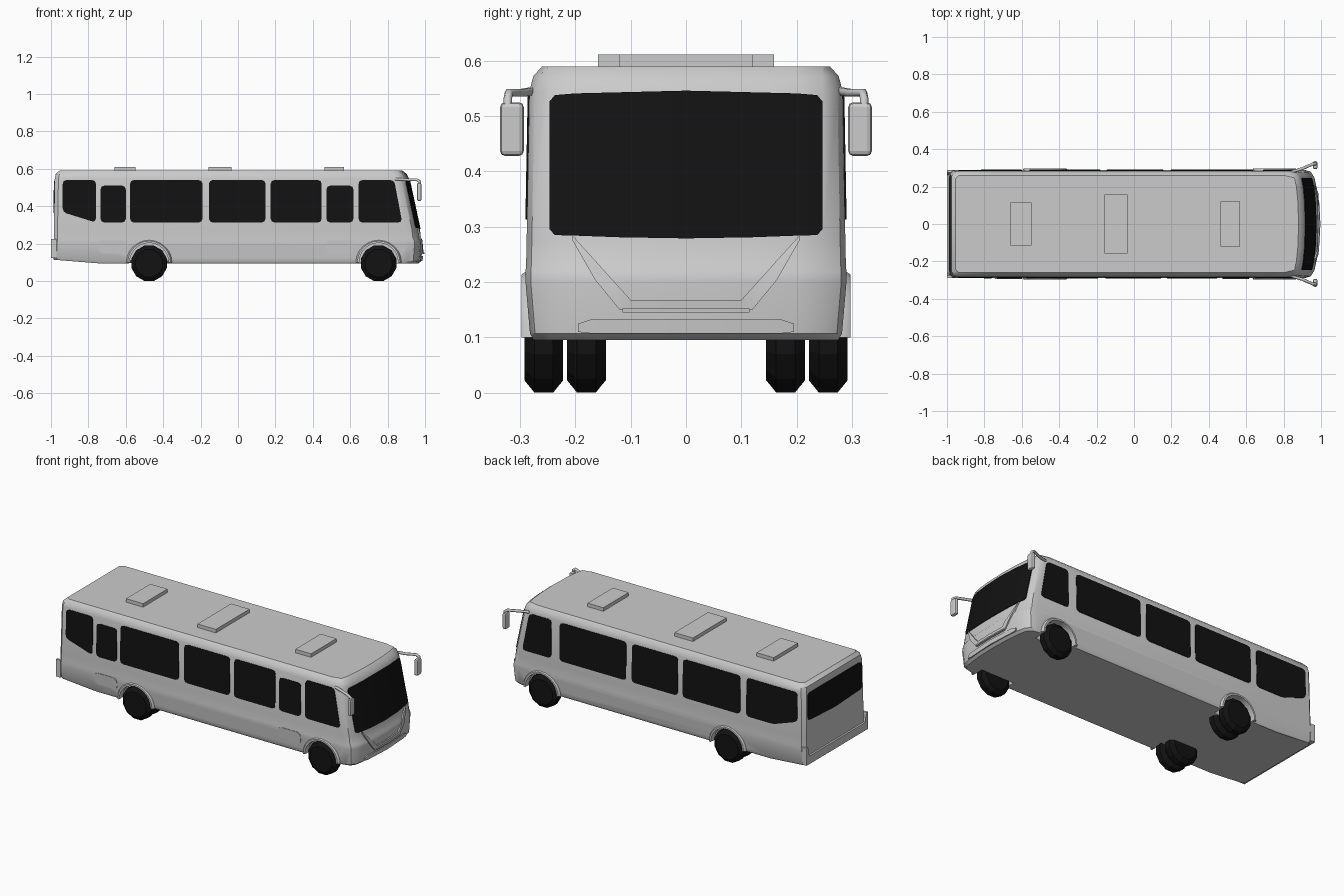
import bpy, bmesh, math
from mathutils import Vector

if "Cube" in bpy.data.objects:
    bpy.data.objects.remove(bpy.data.objects["Cube"])

black = bpy.data.materials.new("black")
black.diffuse_color = (0.006, 0.006, 0.006, 1)
black.use_nodes = True
black.node_tree.nodes["Principled BSDF"].inputs["Base Color"].default_value = black.diffuse_color

# Body levels: z, rear x, front x, half width
LEVELS = [(.095, -.985, .965, .275), (.107, -.99, .98, .282), (.2, -.988, .987, .29),
          (.22, -.985, .985, .29), (.23, -.985, .978, .289), (.275, -.985, .973, .288),
          (.545, -.98, .915, .283), (.572, -.975, .903, .276), (.59, -.955, .88, .26)]
NOSE = [(0, 0), (.12, .004), (.2, .012), (.247, .022)]     # y, setback of the curved front


def interp(table, t, col):
    for a, b in zip(table, table[1:]):
        if t <= b[0]:
            k = max(0, (t - a[0]) / (b[0] - a[0]))
            return a[col] + (b[col] - a[col]) * k
    return table[-1][col]


def front_x(y, z):
    return interp(LEVELS, z, 2) - interp(NOSE, abs(y), 1)


def make(name, verts, faces, mat=None, smooth=None):
    me = bpy.data.meshes.new(name)
    me.from_pydata([tuple(v) for v in verts], [], faces)
    bm = bmesh.new()
    bm.from_mesh(me)
    bmesh.ops.recalc_face_normals(bm, faces=bm.faces)
    bm.to_mesh(me)
    bm.free()
    ob = bpy.data.objects.new(name, me)
    bpy.context.collection.objects.link(ob)
    if mat:
        me.materials.append(mat)
    if smooth:
        activate(ob)
        bpy.ops.object.shade_smooth_by_angle(angle=math.radians(smooth))
    return ob


def activate(ob):
    bpy.ops.object.select_all(action='DESELECT')
    ob.select_set(True)
    bpy.context.view_layer.objects.active = ob


def loft(name, rings, mat=None, smooth=None):
    n = len(rings[0])
    faces = [(k * n + i, k * n + (i + 1) % n, (k + 1) * n + (i + 1) % n, (k + 1) * n + i)
             for k in range(len(rings) - 1) for i in range(n)]
    faces += [tuple(range(n)), tuple(range((len(rings) - 1) * n, len(rings) * n))]
    return make(name, [v for r in rings for v in r], faces, mat, smooth)


def rounded(pts, r):
    out = []
    for i, p in enumerate(pts):
        p, a, b = Vector(p), Vector(pts[i - 1]), Vector(pts[(i + 1) % len(pts)])
        da, db = (a - p).normalized() * r, (b - p).normalized() * r
        out += [p + da, p + (da + db) * .28, p + db]
    return out


def side_plate(name, pts, side, r=.02, off=.003, mat=None):
    pts = rounded(pts, r)
    loft(name, [[(x, side * (interp(LEVELS, z, 3) + d), z) for x, z in pts] for d in (-.01, off)], mat)


def front_panel(name, half, off, mat=None):
    # half: columns (y, low z, high z) from the middle outward
    cols = [(-y, a, b) for y, a, b in half[:0:-1]] + half
    loft(name, [[(front_x(y, z) + d, y, z) for z, d in ((a, -.01), (a, off), (b, off), (b, -.01))]
                for y, a, b in cols], mat, 30)


def box(name, x0, x1, y0, y1, z0, z1):
    return loft(name, [[(x0, y0, z), (x1, y0, z), (x1, y1, z), (x0, y1, z)] for z in (z0, z1)])


def disc(cx, cz, r, y, n, a0=0):
    return [(cx + r * math.cos(a0 + i * math.tau / n), y, cz + r * math.sin(a0 + i * math.tau / n))
            for i in range(n)]


# Body shell, lofted from plan outlines
rings = []
for z, xr, xf, w in LEVELS:
    half = [(xf - d, y) for y, d in NOSE]
    half += [(xf - .043, w * .967), (xf - .078, w), (-.75, w), (xr + .02, w), (xr, w - .02)]
    outline = half + [(x, -y) for x, y in half[:0:-1]]
    lift = .08 if z < .15 else 0
    rings.append([(x, y, z + max(0, -.75 - x) * lift) for x, y in outline])
body = loft("body", rings)

# Wheel wells
WHEELS = (("rear", -.475), ("front", .752))
for end, cx in WHEELS:
    for s in (-1, 1):
        cut = loft("well_cutter", [disc(cx, .098, .108, s * y, 24) for y in (.218, .35)])
        mod = body.modifiers.new("well", 'BOOLEAN')
        mod.operation, mod.object, mod.solver = 'DIFFERENCE', cut, 'EXACT'
        activate(body)
        bpy.ops.object.modifier_apply(modifier=mod.name)
        bpy.data.objects.remove(cut)
activate(body)
bpy.ops.object.shade_smooth_by_angle(angle=math.radians(35))

# Tyres and wheel arches
for end, cx in WHEELS:
    for s in (-1, 1):
        tyres = [("outer", .222)] + ([("inner", .145)] if end == "rear" else [])
        for pos, y0 in tyres:
            prof = [(0, .075), (.018, .098), (.052, .098), (.07, .075)]
            loft(f"{end}_{pos}_tyre", [disc(cx, .095, r, s * (y0 + y), 12, math.pi / 12)
                                       for y, r in prof], black)
        arch = []
        for i in range(13):
            a = math.pi * i / 12
            arch.append([(cx + r * math.cos(a), s * y, .1 + r * math.sin(a))
                         for r, y in ((.104, .26), (.104, .297), (.114, .297), (.122, .285), (.122, .26))])
        loft(f"{end}_wheel_arch", arch, None, 40)

# Side windows
T, B = .54, .313


def rect(x0, x1, z0, z1):
    return [(x0, z0), (x1, z0), (x1, z1), (x0, z1)]


front_win = [(.645, B), (.878, B), (.835, T), (.645, T)]
side_plate("rear_quarter_window", [(-.937, .368), (-.76, B), (-.76, T), (-.937, T)], -1, .02, .003, black)
for x0, x1, top in ((-.735, -.6, .51), (-.577, -.19, T), (-.155, .147, T), (.175, .447, T), (.473, .617, .51)):
    side_plate("door_window" if top < T else "side_window", rect(x0, x1, B, top), -1, .02, .003, black)
side_plate("front_side_window", front_win, -1, .02, .003, black)

side_plate("rear_quarter_window", [(-.937, .368), (-.78, B), (-.6, B), (-.6, T), (-.937, T)], 1, .02, .003, black)
for x0, x1 in ((-.56, -.18), (-.147, .157), (.195, .635)):
    side_plate("side_window", rect(x0, x1, B, T), 1, .02, .003, black)
side_plate("front_side_window", [(.69, B), (.88, B), (.837, T), (.69, T)], 1, .02, .003, black)

# Luggage flaps
for x0, x1 in ((-.745, -.597), (.47, .617)):
    side_plate("luggage_flap", rect(x0, x1, .148, .217), -1, .022)

# Windscreen, nose trim and bumper
front_panel("windscreen", [(0, .279, .546), (.12, .281, .543), (.2, .284, .541), (.237, .285, .538),
                           (.247, .296, .526)], .004, black)
front_panel("nose_trim", [(0, .147, .168), (.1, .147, .168), (.12, .15, .19), (.165, .205, .24),
                          (.205, .275, .284)], .008)
front_panel("nose_lip", [(0, .145, .152), (.115, .145, .152)], .013)
front_panel("lower_grille", [(0, .107, .133), (.17, .107, .133), (.195, .11, .125)], .007)

# Rear window and bumper
rear = rounded([(-.255, .375), (0, .362), (.255, .375), (.255, .535), (-.255, .535)], .02)
loft("rear_window", [[(interp(LEVELS, z, 1) + d, y, z) for y, z in rear] for d in (.01, -.004)], black)
ush = [(.289, .122), (.289, .225), (.275, .225), (.262, .17)]
ush += [(-y, z) for y, z in ush[::-1]]
loft("rear_bumper", [[(x, y, z) for y, z in ush] for x in (-.97, -1)])

# Roof hatches
for x0, x1, y in ((-.66, -.547, .115), (-.157, -.035, .159), (.463, .567, .12)):
    box("roof_hatch", x0, x1, -y, y, .58, .611)

# Door mirrors
for s in (-1, 1):
    arm = bpy.data.curves.new("mirror_arm", 'CURVE')
    arm.dimensions, arm.bevel_depth, arm.bevel_resolution = '3D', .008, 1
    path = [(.84, .278, .545), (.9, .296, .542), (.955, .32, .542), (.972, .322, .532), (.972, .322, .51)]
    sp = arm.splines.new('POLY')
    sp.points.add(len(path) - 1)
    for p, (x, y, z) in zip(sp.points, path):
        p.co = (x, s * y, z, 1)
    arm.use_fill_caps = True
    ob = bpy.data.objects.new("mirror_arm", arm)
    bpy.context.collection.objects.link(ob)
    activate(ob)
    bpy.ops.object.convert(target='MESH')
    head = box("mirror_head", .957, .981, *sorted((s * .293, s * .336)), .428, .525)
    bev = head.modifiers.new("bevel", 'BEVEL')
    bev.width, bev.segments = .009, 2
